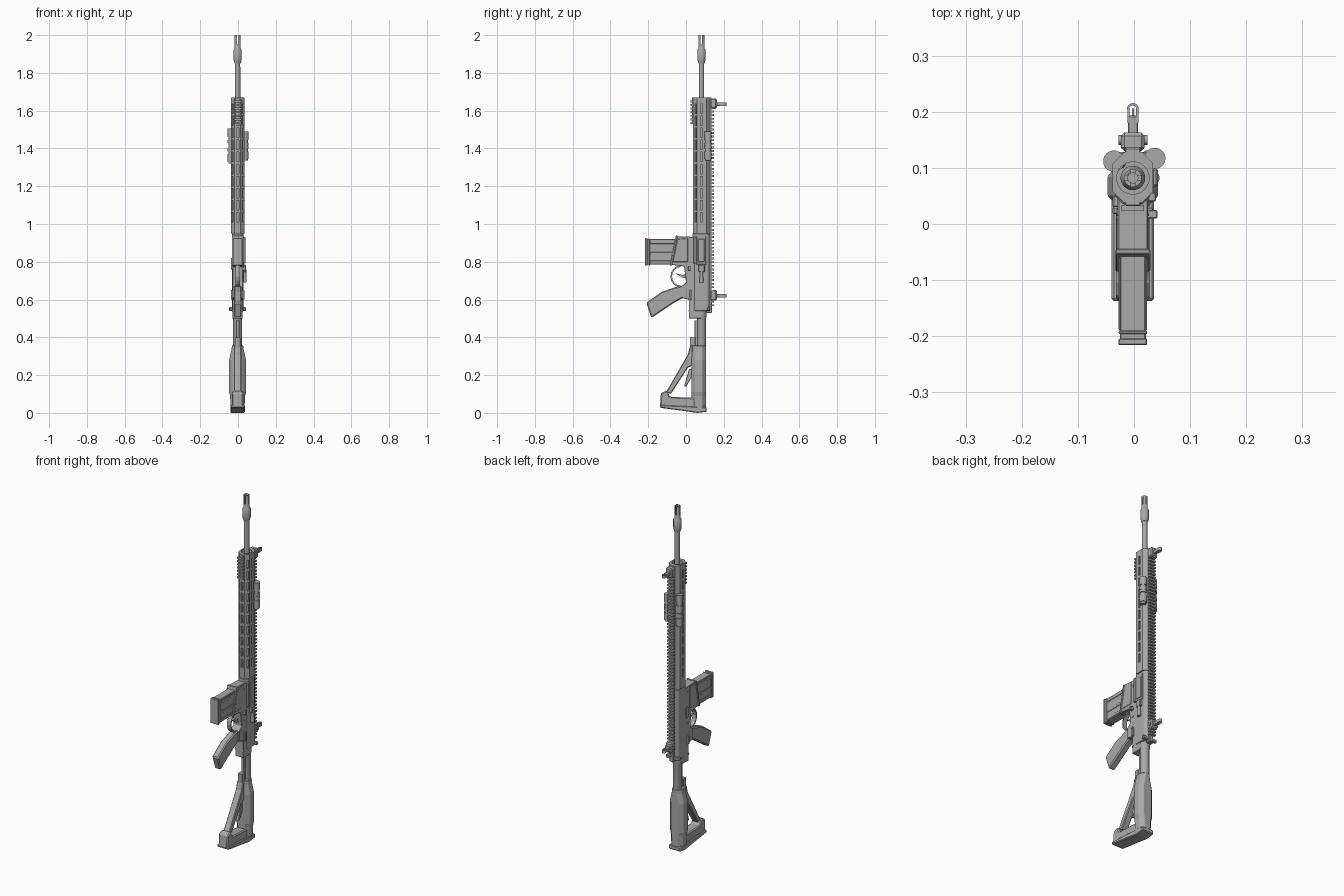
import bpy, bmesh, math
from mathutils import Matrix, Vector

cube = bpy.data.objects.get("Cube")
if cube:
    bpy.data.objects.remove(cube, do_unlink=True)

grey = bpy.data.materials.new("plain grey")
grey.use_nodes = True
grey.diffuse_color = (.4, .4, .4, 1)
grey.node_tree.nodes["Principled BSDF"].inputs["Base Color"].default_value = grey.diffuse_color

CX = -.002                            # centre plane
BORE = .082                           # y of the barrel axis
GUARD_START, GUARD_END = .95, 1.67    # handguard along z
BODY = .027                           # half width of the receiver
EDGE = .002                           # usual bevel


def loft(name, rings, bevel=0, smooth=False):
    """Closed skin over matching rings of points."""
    bm = bmesh.new()
    loops = [[bm.verts.new(point) for point in ring] for ring in rings]
    count = len(loops[0])
    for lower, upper in zip(loops, loops[1:]):
        for i in range(count):
            j = (i + 1) % count
            bm.faces.new((lower[i], lower[j], upper[j], upper[i]))
    bm.faces.new(loops[0])
    bm.faces.new(loops[-1])
    bmesh.ops.recalc_face_normals(bm, faces=bm.faces)
    mesh = bpy.data.meshes.new(name)
    bm.to_mesh(mesh)
    bm.free()
    mesh.materials.append(grey)
    obj = bpy.data.objects.new(name, mesh)
    bpy.context.collection.objects.link(obj)
    if bevel:
        mod = obj.modifiers.new("bevel", "BEVEL")
        mod.width, mod.segments, mod.limit_method = bevel, 1, "ANGLE"
    if smooth:
        bpy.ops.object.select_all(action="DESELECT")
        obj.select_set(True)
        bpy.context.view_layer.objects.active = obj
        bpy.ops.object.shade_smooth_by_angle(angle=math.radians(35))
    return obj


def side(name, half, outline, x=CX, bevel=EDGE):
    """Outline of (y, z) points, widened to both sides of x."""
    return loft(name, [[(x + w, y, z) for y, z in outline] for w in (-half, half)], bevel)


def box(name, half, depth, height, x=CX, bevel=EDGE):
    """Block with a half width in x and ranges in y and z."""
    (front, back), (low, high) = depth, height
    return side(name, half, [(front, low), (back, low), (back, high), (front, high)], x, bevel)


def tube(name, steps, x=CX, y=BORE, sides=20):
    """Upright turned part from (z, radius) steps."""
    turns = [math.tau * (i + .5) / sides for i in range(sides)]
    return loft(name, [[(x + r * math.cos(a), y + r * math.sin(a), z) for a in turns]
                       for z, r in steps], smooth=True)


def rod(name, half, radius, y, z):
    """Round pin running across the model."""
    turns = [math.tau * i / 12 for i in range(12)]
    return loft(name, [[(CX + w, y + radius * math.cos(a), z + radius * math.sin(a)) for a in turns]
                       for w in (-half, half)], smooth=True)


def half_ring(outer, thickness, start):
    """Flat band bent through half a turn."""
    turns = [start + math.pi * i / 8 for i in range(9)]
    band = [(outer, a) for a in turns] + [(outer - thickness, a) for a in reversed(turns)]
    return [(r * math.cos(a), r * math.sin(a)) for r, a in band]


def octagon(half, front, back, corner, z):
    """Rectangle with cut corners, lying at height z."""
    right = [(half - corner, front), (half, front + corner), (half, back - corner), (half - corner, back)]
    left = [(-x, y) for x, y in reversed(right)]
    return [(CX + x, y, z) for x, y in right + left]


def repeat(obj, count, step):
    mod = obj.modifiers.new("array", "ARRAY")
    mod.use_relative_offset, mod.use_constant_offset = False, True
    mod.constant_offset_displace, mod.count = (0, 0, step), count


def cut(obj, cutter):
    mod = obj.modifiers.new("cut", "BOOLEAN")
    mod.operation, mod.solver, mod.object = "DIFFERENCE", "EXACT", cutter
    with bpy.context.temp_override(object=obj, active_object=obj):
        bpy.ops.object.modifier_apply(modifier=mod.name)
    bpy.data.objects.remove(cutter, do_unlink=True)


# Barrel and slotted muzzle
tube("barrel", [(GUARD_START, .016), (1.87, .014)])
muzzle = tube("muzzle_device", [(1.85, .016), (1.87, .022), (1.92, .022), (1.93, .016), (2, .016)])
cut(muzzle, tube("bore_cutter", [(1.94, .009), (2.1, .009)]))
for half, reach in ((.1, .004), (.004, .1)):
    cut(muzzle, box("prong_cutter", half, (BORE - reach, BORE + reach), (1.95, 2.1), bevel=0))

# Handguard, hollow, with rows of slots on the sides and underneath
guard = loft("handguard", [octagon(.036, .038, .128, .02, z) for z in (GUARD_START, GUARD_END)])
cut(guard, tube("hollow_cutter", [(GUARD_START + .02, .029), (GUARD_END + .1, .029)]))
for row in range(5):
    slot = box("slot_cutter", .018, (-.006, .006), (0, .05), x=.042, bevel=0)
    repeat(slot, 10, .064)
    slot.matrix_world = (Matrix.Translation(Vector((CX, BORE, GUARD_START + .06)))
                         @ Matrix.Rotation(-math.pi * row / 4, 4, "Z"))
    bpy.context.view_layer.update()
    cut(guard, slot)


# Top and bottom rails
def rail(name, middle, outward, low, high):
    pitch = .019
    box(name + "_base", .014, sorted((middle - outward, middle)), (low, high))
    tooth = box(name + "_teeth", .02, sorted((middle - outward / 4, middle + outward)), (low, low + pitch / 2), bevel=0)
    repeat(tooth, int((high - low) / pitch), pitch)


rail("top_rail", .136, .011, .565, GUARD_END)
rail("bottom_rail", .032, -.009, 1.53, GUARD_END)

# Upper receiver, port, deflector and assist button
loft("upper_receiver", [octagon(.031, .035, .128, .014, z) for z in (.54, GUARD_START)], EDGE)
box("port_frame", .003, (.055, .106), (.785, .935), x=.03)
box("port_cover", .003, (.064, .098), (.8, .92), x=.033)
box("port_door", .007, (.04, .056), (.79, .93), x=.032)
box("deflector", .009, (.066, .1), (.745, .785), x=.034, bevel=EDGE * 2)
tube("assist_button", [(.69, .01), (.72, .01), (.72, .008), (.76, .008)], x=.036, sides=12)
box("charging_handle", .045, (.112, .128), (.54, .56), bevel=EDGE * 2)
box("charging_stem", .012, (.108, .137), (.53, .6))

# Lower receiver with its leaning magazine well
side("lower_receiver", BODY, [(.015, .5), (.08, .5), (.09, .56), (.09, .93), (-.054, .935), (-.083, .785),
                              (-.01, .775), (0, .69), (-.025, .67), (-.025, .61), (.015, .6)])
side("well_lip", BODY + EDGE * 2, [(-.044, .938), (-.054, .938), (-.085, .78), (-.073, .78)])
for flank in (CX - BODY, CX + BODY):
    side("well_panel", EDGE, [(.01, .925), (-.045, .92), (-.07, .8), (.01, .8)], x=flank)
    box("selector", .009, (.018, .03), (.6, .65), x=flank)
for y, z in ((.02, .54), (.02, .72), (.02, .9), (.01, .66)):
    rod("receiver_pin", BODY + EDGE, .006, y, z)
box("catch_button", .011, (.01, .025), (.755, .775), x=.031)
box("bolt_catch", .009, (.03, .05), (.76, .82), x=-.029)

# Magazine with ribs and floor plate
box("magazine", .023, (-.21, -.03), (.785, .92))
for z in (.79, .835, .895):
    box("magazine_rib", .0255, (-.19, -.06), (z, z + .016))
box("magazine_floor", .0255, (-.216, -.204), (.78, .925))
box("magazine_band", .0255, (-.196, -.19), (.78, .922))

# Trigger, guard bow and grip
side("trigger_guard", .012, [(y * .9 - .03, z + .723) for y, z in half_ring(.058, .009, math.pi / 2)], bevel=0)
side("trigger", .006, [(.01, .735), (-.02, .73), (-.058, .74), (-.02, .716), (.01, .71)], bevel=0)
side("grip", .02, [(-.015, .675), (-.06, .665), (-.13, .64), (-.21, .583), (-.183, .503), (-.06, .585),
                   (-.02, .607), (.02, .6), (.02, .66)], bevel=EDGE * 3)

# Buffer tube and open stock
tube("buffer_tube", [(.1, .024), (.5, .024), (.51, BODY), (.545, BODY)])
box("tube_rib", .009, (.045, .07), (.3, .49))
loft("stock_body", [octagon(half, .03, .106, .02, z) for z, half in
                    ((.02, .036), (.09, .04), (.11, .045), (.28, .045), (.335, .032), (.357, .03))], EDGE)
side("stock_strut", .02, [(.035, .36), (.022, .355), (.01, .31), (-.105, .11), (-.08, .1), (.01, .24),
                          (.035, .25)], bevel=EDGE * 2)
side("stock_foot", .03, [(-.138, .03), (-.133, .105), (-.1, .118), (-.085, .085), (.04, .08), (.1, .04),
                         (.1, .015), (.04, .015)], bevel=EDGE * 3)
side("butt_pad", .038, [(-.137, .027), (-.137, .042), (.109, .03), (.109, .006), (.06, 0), (.02, .006)],
     bevel=EDGE * 2)
side("stock_lever", .012, [(.03, .235), (.015, .23), (-.01, .14), (.002, .14), (.03, .19)])
box("release_bar", .015, (.02, .05), (.34, .4))

# Folding sights
for name, z in (("front_sight", 1.635), ("rear_sight", .62)):
    box(name + "_base", .021, (.13, .163), (z - .025, z + .03), bevel=EDGE * 3)
    box(name + "_arm", .009, (.155, .193), (z - .009, z + .009))
    box(name + "_post", EDGE, (.19, .206), (z - .003, z + .003), bevel=0)
    hood = half_ring(.0105, .004, 0)
    loft(name + "_hood", [[(CX + x, y + .205, level) for x, y in hood] for level in (z - .009, z + .009)])
    for ear in (-.008, .008):
        box(name + "_ear", EDGE, (.18, .207), (z - .009, z + .009), x=CX + ear, bevel=0)
rod("rear_sight_knob", .026, .009, .15, .62)


# Side lamps on mounts
def lamp(name, x, y, low, high, radius=.019):
    tube(name + "_body", [(low, radius * .8), (high, radius * .8)], x, y)
    for z, length in ((low + .01, .04), (low + .065, .014), (high - .075, .014), (high - .045, .045)):
        tube(name + "_collar", [(z, radius), (z + length, radius)], x, y)
    box(name + "_mount", .012, (y - .012, y + .014), (low + .04, high - .05), x=x * .75, bevel=EDGE * 2)


lamp("left_lamp", .037, .117, 1.335, 1.49)
lamp("right_lamp", -.036, .112, 1.32, 1.505)
